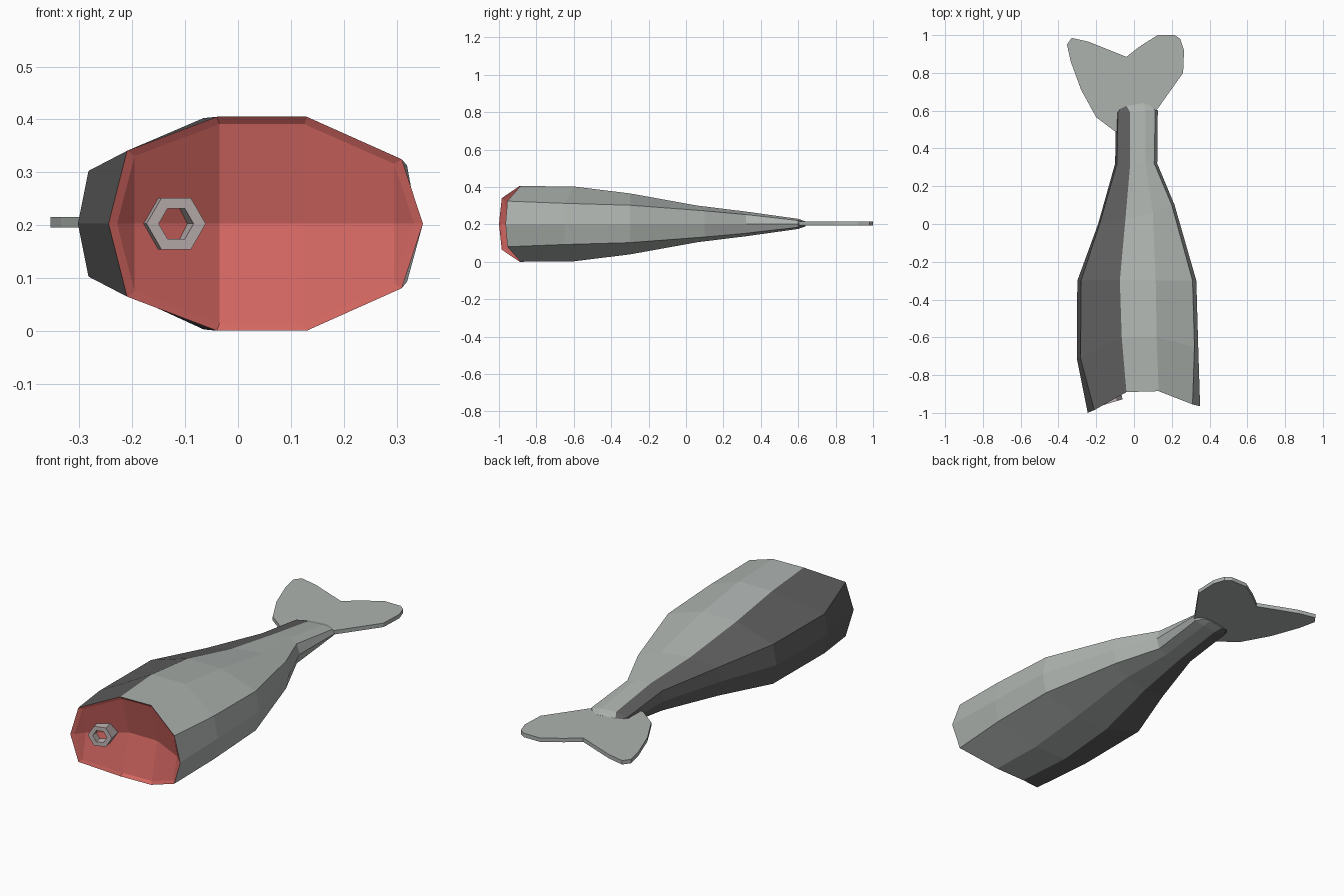
import bpy, math
from mathutils import Vector

if "Cube" in bpy.data.objects:
    bpy.data.objects.remove(bpy.data.objects["Cube"])

def mat(name, c):
    m = bpy.data.materials.new(name)
    m.diffuse_color = (*c, 1)
    m.use_nodes = True
    m.node_tree.nodes["Principled BSDF"].inputs["Base Color"].default_value = m.diffuse_color
    return m

LIGHT = mat("light grey skin", (0.42, 0.45, 0.43))
DARK = mat("dark grey skin", (0.112, 0.112, 0.112))
RED = mat("red flesh", (0.68, 0.14, 0.125))
BONE = mat("pale bone", (0.52, 0.45, 0.445))

def make(name, verts, faces, mats, idx=None):
    me = bpy.data.meshes.new(name)
    me.from_pydata(verts, [], faces)
    for m in mats:
        me.materials.append(m)
    for p in me.polygons:
        p.material_index = idx[p.index] if idx else 0
    me.update()
    ob = bpy.data.objects.new(name, me)
    bpy.context.collection.objects.link(ob)
    return ob

ZC = 0.2025

def ring(ys, xs, hl, ht, hr):
    """Ten-sided section: upper half left to right, then lower half back."""
    hs = [0, hl, ht, ht, hr, 0]
    up = [Vector((x, y, ZC + h)) for x, y, h in zip(xs, ys, hs)]
    low = [Vector((xs[i], ys[i], ZC - hs[i])) for i in (4, 3, 2, 1)]
    return up + low

# Skin: lofted sections from the cut end to the tail
rings = [
    ring([-1, -.985, -.89, -.885, -.955, -.965], [-.245, -.21, -.04, .13, .31, .35], .138, .2025, .122),
    ring([-.71, -.71, -.6, -.6, -.65, -.65], [-.303, -.283, -.065, .12, .32, .34], .1, .2, .11),
    ring([-.3] * 6, [-.3, -.28, -.075, .115, .31, .33], .1, .163, .1),
    ring([0, 0, .03, .06, .1, .1], [-.19, -.182, -.045, .1, .2, .215], .072, .098, .07),
    ring([.32] * 6, [-.1, -.09, -.02, .06, .107, .123], .05, .066, .05),
    ring([.59, .59, .59, .6, .6, .6], [-.095, -.085, -.02, .06, .112, .126], .018, .027, .018),
    ring([.615, .62, .625, .64, .635, .63], [-.085, -.065, -.04, .05, .08, .09], .01, .013, .01),
]
verts = [v for r in rings for v in r]
faces, idx = [], []
for k in range(len(rings) - 1):
    for i in range(10):
        j = (i + 1) % 10
        faces.append((k * 10 + i, k * 10 + j, k * 10 + 10 + j, k * 10 + 10 + i))
        idx.append(1 if i in (0, 1, 8, 9) else 0)   # left-hand strips are dark
last = (len(rings) - 1) * 10
faces.append(tuple(range(last, last + 10)))
idx.append(0)
make("body_skin", verts, faces, [LIGHT, DARK], idx)

# Cut flesh: red rim, then a hollow with a deeper middle line
cx = 0.05
outer = rings[0]
inner = [Vector((cx + (v.x - cx) * .945, v.y + .012, ZC + (v.z - ZC) * .93)) for v in outer]
mids = [Vector((inner[i].x, y, ZC)) for i, y in ((1, -.945), (2, -.83), (3, -.83), (4, -.915))]
fv = outer + inner + mids
ff = [(i, 10 + i, 10 + (i + 1) % 10, (i + 1) % 10) for i in range(10)]
ff += [(10, 20, 11), (10, 19, 20), (15, 14, 23), (15, 23, 16)]
for i in range(3):
    ff += [(11 + i, 20 + i, 21 + i, 12 + i), (19 - i, 18 - i, 21 + i, 20 + i)]
make("cut_flesh", fv, ff, [RED])

# Bone: tilted hexagonal tube
bv = []
for x, y in ((-.117, -.945), (-.145, -.80)):
    for r in (.056, .033):
        for i in range(6):
            a = i * math.pi / 3
            bv.append((x + r * math.cos(a), y + r * .3 * math.cos(a), ZC + r * math.sin(a)))
bf = []
for i in range(6):
    j = (i + 1) % 6
    bf += [(i, j, 6 + j, 6 + i), (i, 12 + i, 12 + j, j),
           (6 + i, 6 + j, 18 + j, 18 + i), (12 + i, 18 + i, 18 + j, 12 + j)]
make("bone", bv, bf, [BONE])

# Tail fin: flat outline given thickness
outline = [(-.04, .885), (.03, .94), (.125, 1), (.215, 1), (.245, .98), (.265, .92), (.26, .8),
           (.125, .61), (.06, .54), (-.03, .5), (-.1, .49), (-.2, .565), (-.28, .71),
           (-.335, .86), (-.355, .95), (-.33, .985), (-.24, .965)]
n = len(outline)
tv = [(x, y, z) for z in (.195, .215) for x, y in outline]
tf = [tuple(range(n - 1, -1, -1)), tuple(range(n, 2 * n))]
tf += [(i, n + i, n + (i + 1) % n, (i + 1) % n) for i in range(n)]
fin = make("tail_fin", tv, tf, [LIGHT])

# Make all normals point outward
import bmesh
for ob in bpy.context.collection.objects:
    bm = bmesh.new()
    bm.from_mesh(ob.data)
    if ob.name == "cut_flesh":
        bm.normal_update()
        flip = [f for f in bm.faces if f.normal.y > 0]
        bmesh.ops.reverse_faces(bm, faces=flip)
    else:
        bmesh.ops.recalc_face_normals(bm, faces=bm.faces[:])
    bm.to_mesh(ob.data)
    bm.free()
